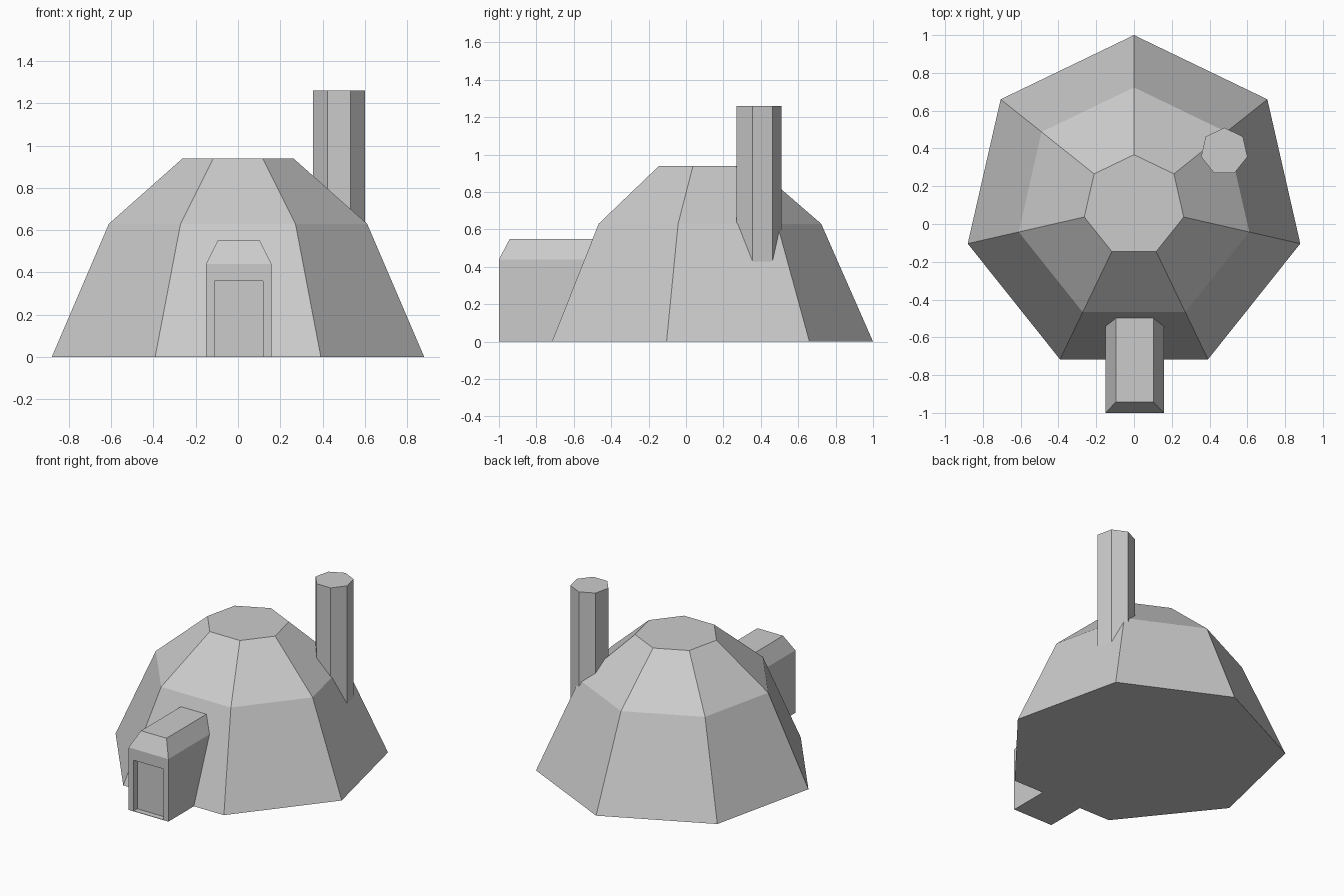
import bpy
import bmesh
from math import sin, cos, tau

if "Cube" in bpy.data.objects:
    bpy.data.objects.remove(bpy.data.objects["Cube"])


def polygon(cx, cy, r, z, n=7):
    # regular ring with one corner pointing to the back (+y)
    return [(cx - r * sin(tau * i / n), cy + r * cos(tau * i / n), z) for i in range(n)]


def rectangle(x0, x1, y0, y1, z):
    return [(x0, y0, z), (x1, y0, z), (x1, y1, z), (x0, y1, z)]


def loft(name, rings):
    # closed flat-faced solid through a stack of rings
    bm = bmesh.new()
    loops = [[bm.verts.new(p) for p in ring] for ring in rings]
    n = len(loops[0])
    for low, high in zip(loops, loops[1:]):
        for i in range(n):
            j = (i + 1) % n
            bm.faces.new((low[i], low[j], high[j], high[i]))
    bm.faces.new(loops[0][::-1])
    bm.faces.new(loops[-1])
    bmesh.ops.recalc_face_normals(bm, faces=bm.faces)
    mesh = bpy.data.meshes.new(name)
    bm.to_mesh(mesh)
    bm.free()
    obj = bpy.data.objects.new(name, mesh)
    bpy.context.collection.objects.link(obj)
    return obj


# seven-sided dome
CY = 0.097
loft("dome", [polygon(0, CY, r, z) for r, z in ((0.903, 0), (0.626, 0.63), (0.27, 0.938))])

# seven-sided chimney, sunk into the dome
loft("chimney", [polygon(0.478, 0.384, 0.126, z) for z in (0.40, 1.26)])

# entrance porch with a hipped roof, running into the dome
porch = loft("porch", [
    rectangle(-0.151, 0.158, -1.0, -0.42, 0),
    rectangle(-0.151, 0.158, -1.0, -0.42, 0.44),
    rectangle(-0.096, 0.103, -0.942, -0.42, 0.55),
])

# shallow doorway recess
cutter = loft("doorway_cutter", [rectangle(-0.112, 0.119, -1.1, -0.96, z) for z in (0.003, 0.36)])
cutter.hide_render = True
cutter.hide_viewport = True
cut = porch.modifiers.new("doorway", 'BOOLEAN')
cut.operation = 'DIFFERENCE'
cut.solver = 'EXACT'
cut.object = cutter
